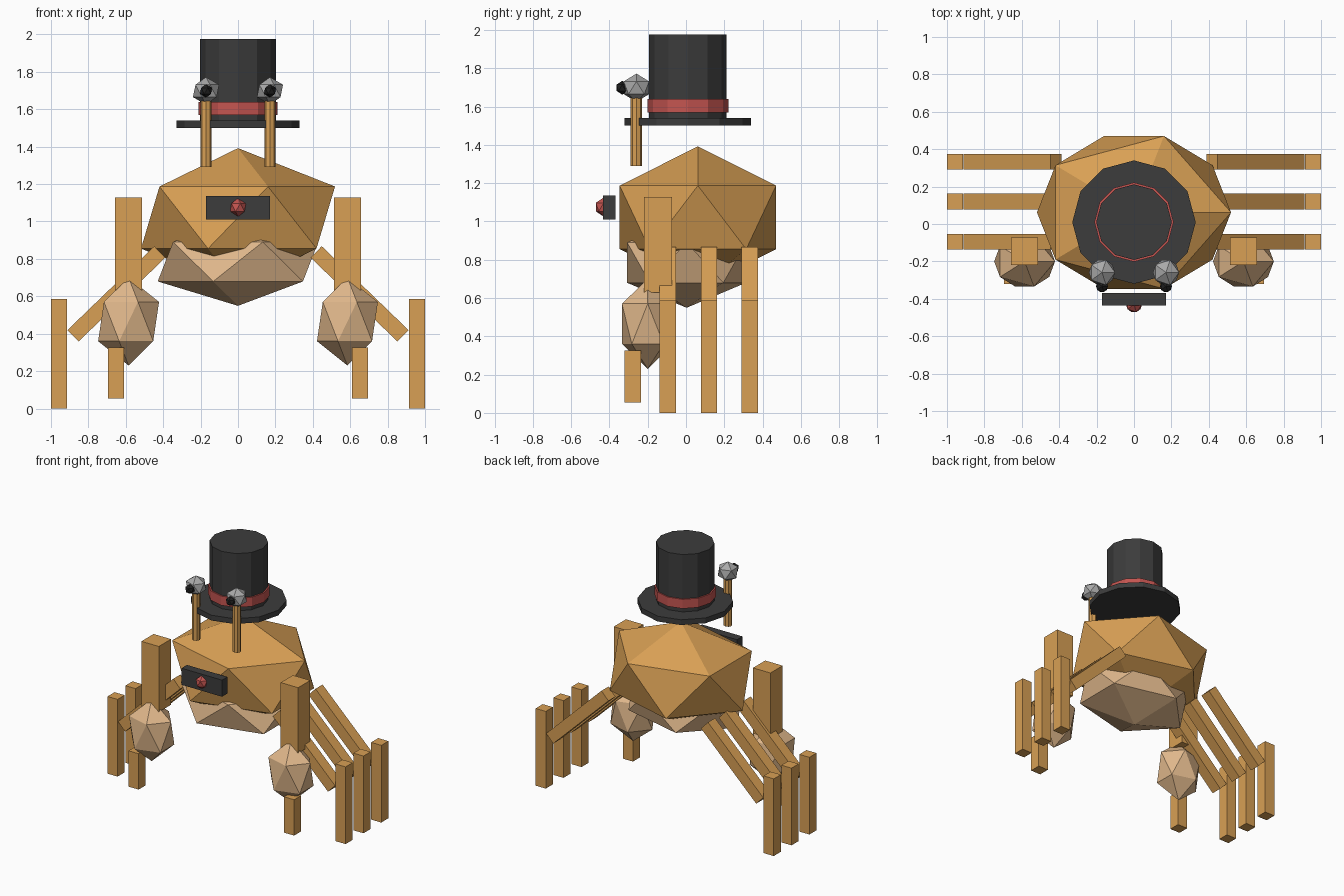
import bpy
from math import radians

if "Cube" in bpy.data.objects:
    bpy.data.objects.remove(bpy.data.objects["Cube"])


def material(name, r, g, b):
    m = bpy.data.materials.new(name)
    m.diffuse_color = (r, g, b, 1)
    m.use_nodes = True
    m.node_tree.nodes["Principled BSDF"].inputs["Base Color"].default_value = m.diffuse_color
    return m


ORANGE = material("orange", 0.69, 0.35, 0.09)
TAN = material("tan", 0.75, 0.48, 0.26)
BLACK = material("black", 0.045, 0.045, 0.045)
RED = material("red", 0.55, 0.09, 0.08)
GREY = material("grey", 0.4, 0.4, 0.4)
PUPIL = material("pupil", 0.015, 0.015, 0.015)


def finish(name, mat):
    o = bpy.context.object
    o.name = name
    o.data.materials.append(mat)
    return o


def gem(name, mat, loc, scale):
    bpy.ops.mesh.primitive_ico_sphere_add(subdivisions=1, radius=1, location=loc)
    o = finish(name, mat)
    o.scale = scale
    return o


def box(name, mat, loc, size, tilt=0):
    bpy.ops.mesh.primitive_cube_add(size=1, location=loc, rotation=(0, radians(tilt), 0))
    o = finish(name, mat)
    o.scale = size
    return o


def tube(name, mat, x, y, z0, z1, r, sides=12):
    bpy.ops.mesh.primitive_cylinder_add(vertices=sides, radius=r, depth=z1 - z0,
                                        location=(x, y, (z0 + z1) / 2))
    return finish(name, mat)


# Shell and belly
gem("shell", ORANGE, (0, 0.062, 1.021), (0.58, 0.48, 0.371))
gem("belly", TAN, (0, 0.003, 0.785), (0.48, 0.365, 0.236))

# Mouth plate and nose
box("mouth_plate", BLACK, (0, -0.402, 1.073), (0.34, 0.065, 0.126))
gem("nose", RED, (0, -0.43, 1.075), (0.048, 0.048, 0.05))

# Top hat, floating above the shell
tube("hat_brim", BLACK, 0, 0.01, 1.50, 1.54, 0.33)
tube("hat_crown", BLACK, 0, 0.01, 1.52, 1.975, 0.202)
tube("hat_band", RED, 0, 0.01, 1.57, 1.64, 0.212)

for s, side in ((-1, "left"), (1, "right")):
    # Eyes on stalks
    tube(f"eye_stalk_{side}", ORANGE, s * 0.171, -0.259, 1.29, 1.66, 0.03, 8)
    gem(f"eye_{side}", GREY, (s * 0.171, -0.259, 1.698), (0.078, 0.078, 0.074))
    gem(f"pupil_{side}", PUPIL, (s * 0.171, -0.333, 1.698), (0.036, 0.036, 0.036))

    # Front arm, claw and claw tip
    box(f"arm_{side}", ORANGE, (s * 0.585, -0.146, 0.878), (0.146, 0.146, 0.498))
    gem(f"claw_{side}", TAN, (s * 0.585, -0.2, 0.465), (0.182, 0.158, 0.235))
    box(f"claw_tip_{side}", ORANGE, (s * 0.653, -0.278, 0.189), (0.085, 0.085, 0.272))

    # Three walking legs, each with a sloping thigh and an upright shin
    for i, y in enumerate((-0.095, 0.12, 0.333)):
        box(f"thigh_{side}_{i + 1}", ORANGE, (s * 0.65, y, 0.613), (0.645, 0.085, 0.085), s * 44)
        box(f"shin_{side}_{i + 1}", ORANGE, (s * 0.9575, y, 0.293), (0.085, 0.085, 0.586))
